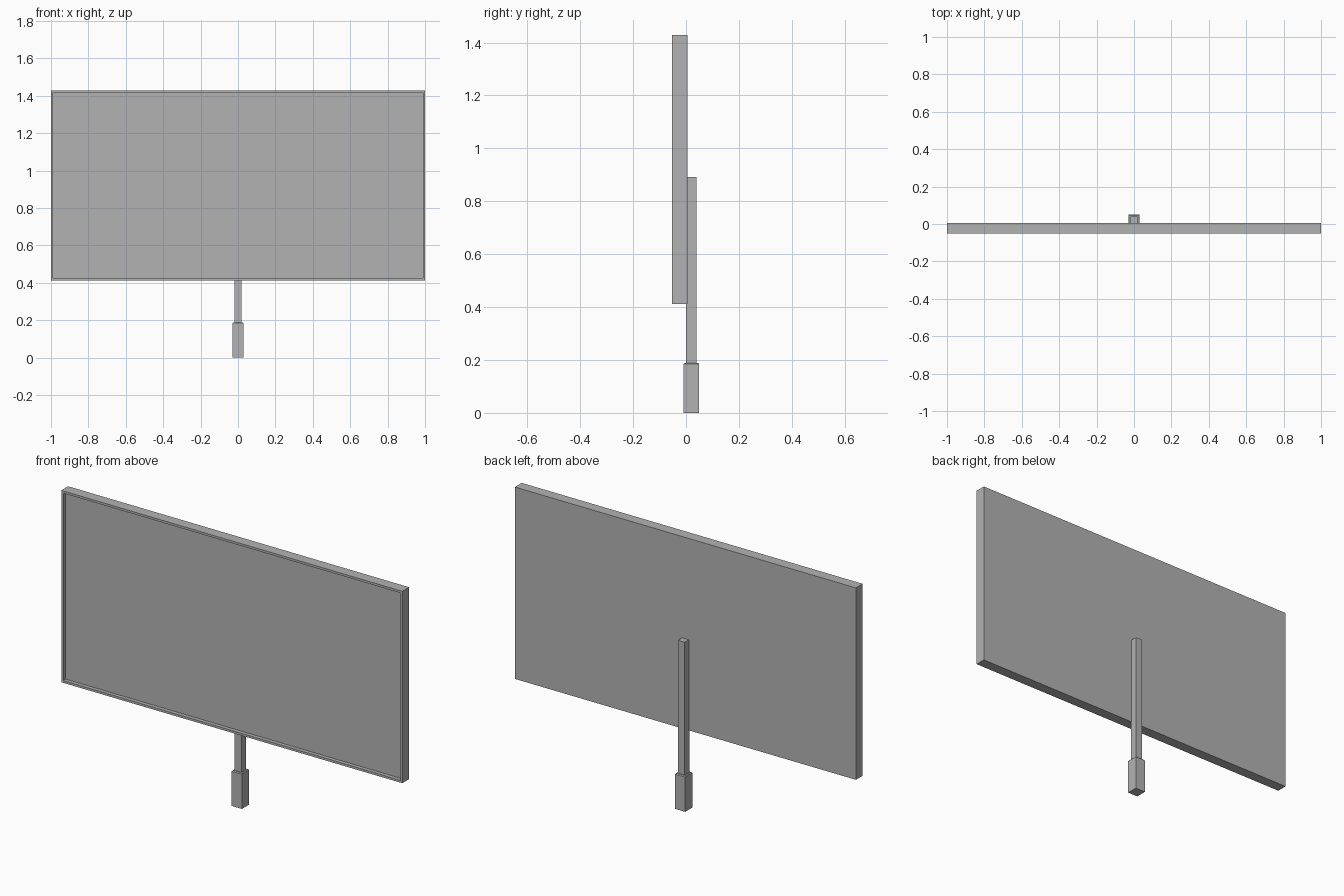
import bpy
import bmesh
from mathutils import Vector

if "Cube" in bpy.data.objects:
    bpy.data.objects.remove(bpy.data.objects["Cube"], do_unlink=True)

# Single flat grey
grey = bpy.data.materials.new("plain grey")
grey.use_nodes = True
GREY = (0.45, 0.45, 0.45, 1)
grey.diffuse_color = GREY
grey.node_tree.nodes["Principled BSDF"].inputs["Base Color"].default_value = GREY


def facing(bm, direction):
    return max(bm.faces, key=lambda f: f.normal.dot(direction))


def box(name, low, high, shape=None):
    """Box between two corners, optionally refined by a bmesh function."""
    low, high = Vector(low), Vector(high)
    bm = bmesh.new()
    bmesh.ops.create_cube(bm, size=1)
    bmesh.ops.scale(bm, vec=high - low, verts=bm.verts)
    bmesh.ops.translate(bm, vec=(low + high) / 2, verts=bm.verts)
    bm.normal_update()
    if shape:
        shape(bm)
    mesh = bpy.data.meshes.new(name)
    bm.to_mesh(mesh)
    bm.free()
    mesh.materials.append(grey)
    obj = bpy.data.objects.new(name, mesh)
    bpy.context.collection.objects.link(obj)
    return obj


def recess_front(bm):
    """Thin rim around a sunken display face."""
    face = facing(bm, Vector((0, -1, 0)))
    bmesh.ops.inset_region(bm, faces=[face], thickness=0.017)
    bmesh.ops.inset_region(bm, faces=[face], thickness=0, depth=-0.02)


def chamfer_top(bm):
    """Small sloped edge around the top."""
    edges = list(facing(bm, Vector((0, 0, 1))).edges)
    bmesh.ops.bevel(bm, geom=edges, offset=0.004, segments=1, affect='EDGES')


# Panel, post behind it, and the thicker foot
box("display_panel", (-1, -0.052, 0.412), (1, 0.005, 1.429), recess_front)
box("support_post", (-0.02, 0, 0.18), (0.02, 0.04, 0.892))
box("post_foot", (-0.03, -0.01, 0), (0.03, 0.05, 0.188), chamfer_top)
